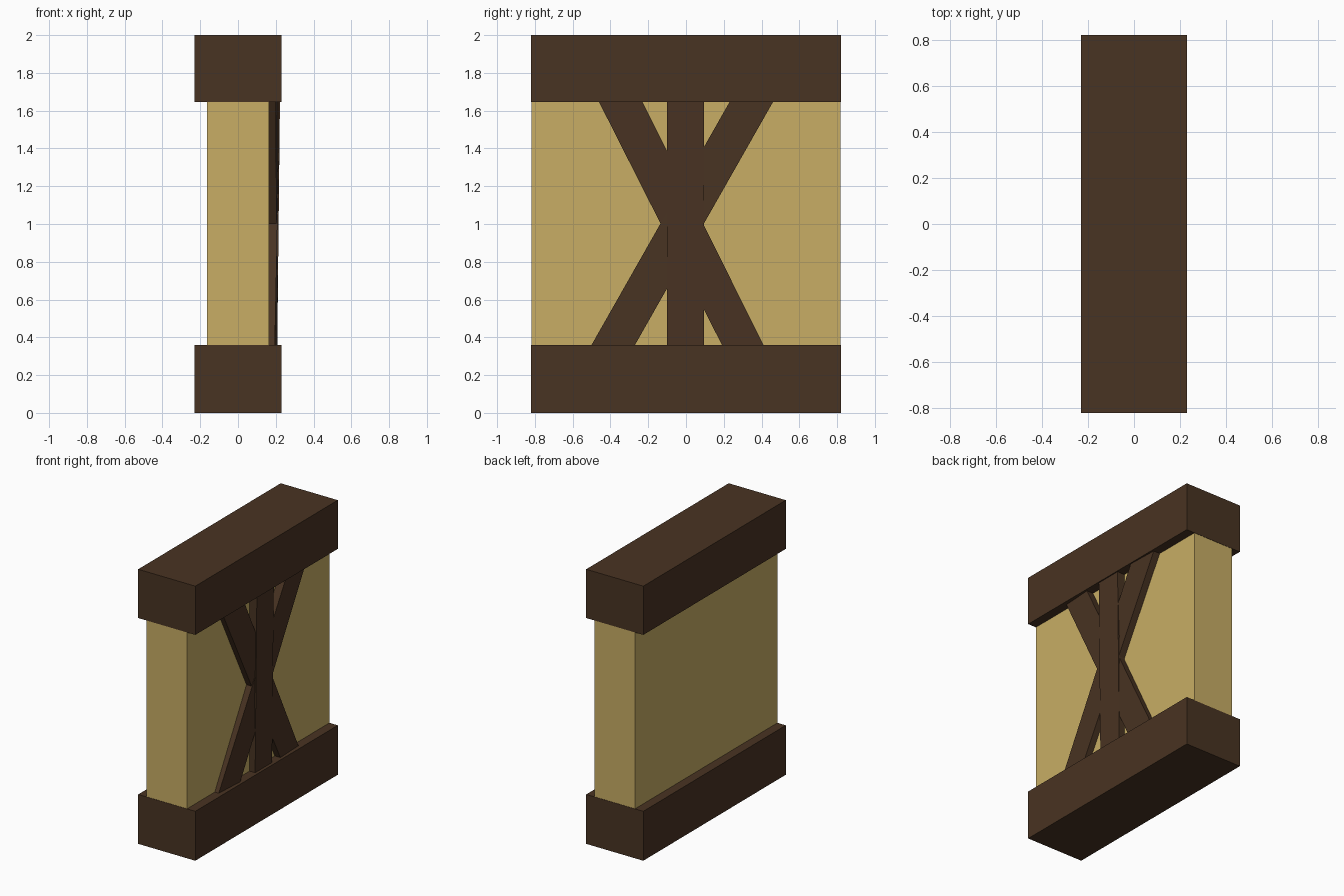
import bpy
import bmesh

cube = bpy.data.objects.get("Cube")
if cube:
    bpy.data.objects.remove(cube, do_unlink=True)


def material(name, rgb):
    mat = bpy.data.materials.new(name)
    mat.use_nodes = True
    mat.diffuse_color = (*rgb, 1)
    mat.node_tree.nodes["Principled BSDF"].inputs["Base Color"].default_value = (*rgb, 1)
    return mat


WOOD = material("dark wood", (0.066, 0.033, 0.016))
PLASTER = material("ochre plaster", (0.58, 0.42, 0.13))


def bar(name, mat, bottom, top, z0, z1, back):
    """Upright bar; each end is (y min, y max, outer x at y min, outer x at y max)."""
    bm = bmesh.new()
    rings = []
    for (ya, yb, xa, xb), z in ((bottom, z0), (top, z1)):
        rings.append([bm.verts.new(p) for p in
                      ((back, ya, z), (xa, ya, z), (xb, yb, z), (back, yb, z))])
    low, high = rings
    bm.faces.new(low[::-1])
    bm.faces.new(high)
    for i in range(4):
        j = (i + 1) % 4
        bm.faces.new((low[i], low[j], high[j], high[i]))
    bmesh.ops.recalc_face_normals(bm, faces=bm.faces)
    mesh = bpy.data.meshes.new(name)
    bm.to_mesh(mesh)
    bm.free()
    mesh.materials.append(mat)
    obj = bpy.data.objects.new(name, mesh)
    bpy.context.collection.objects.link(obj)


def box(name, mat, half_x, half_y, z0, z1):
    end = (-half_y, half_y, half_x, half_x)
    bar(name, mat, end, end, z0, z1, -half_x)


SILL, HEAD, FACE = 0.36, 1.645, 0.163

# Horizontal beams and the wall panel between them
box("bottom_beam", WOOD, 0.23, 0.82, 0, SILL)
box("top_beam", WOOD, 0.23, 0.82, HEAD, 2)
box("wall_panel", PLASTER, FACE, 0.818, SILL, HEAD)

# Hand-hewn timbers on the left face: centre post and two crossing braces
timbers = {
    "centre_post": ((-0.10, 0.095, 0.208, 0.208), (-0.10, 0.095, 0.222, 0.222)),
    "falling_brace": ((0.19, 0.41, 0.208, 0.20), (-0.46, -0.23, 0.20, 0.215)),
    "rising_brace": ((-0.50, -0.27, 0.195, 0.208), (0.23, 0.46, 0.222, 0.215)),
}
for name, (bottom, top) in timbers.items():
    bar(name, WOOD, bottom, top, SILL, HEAD, FACE - 0.01)
